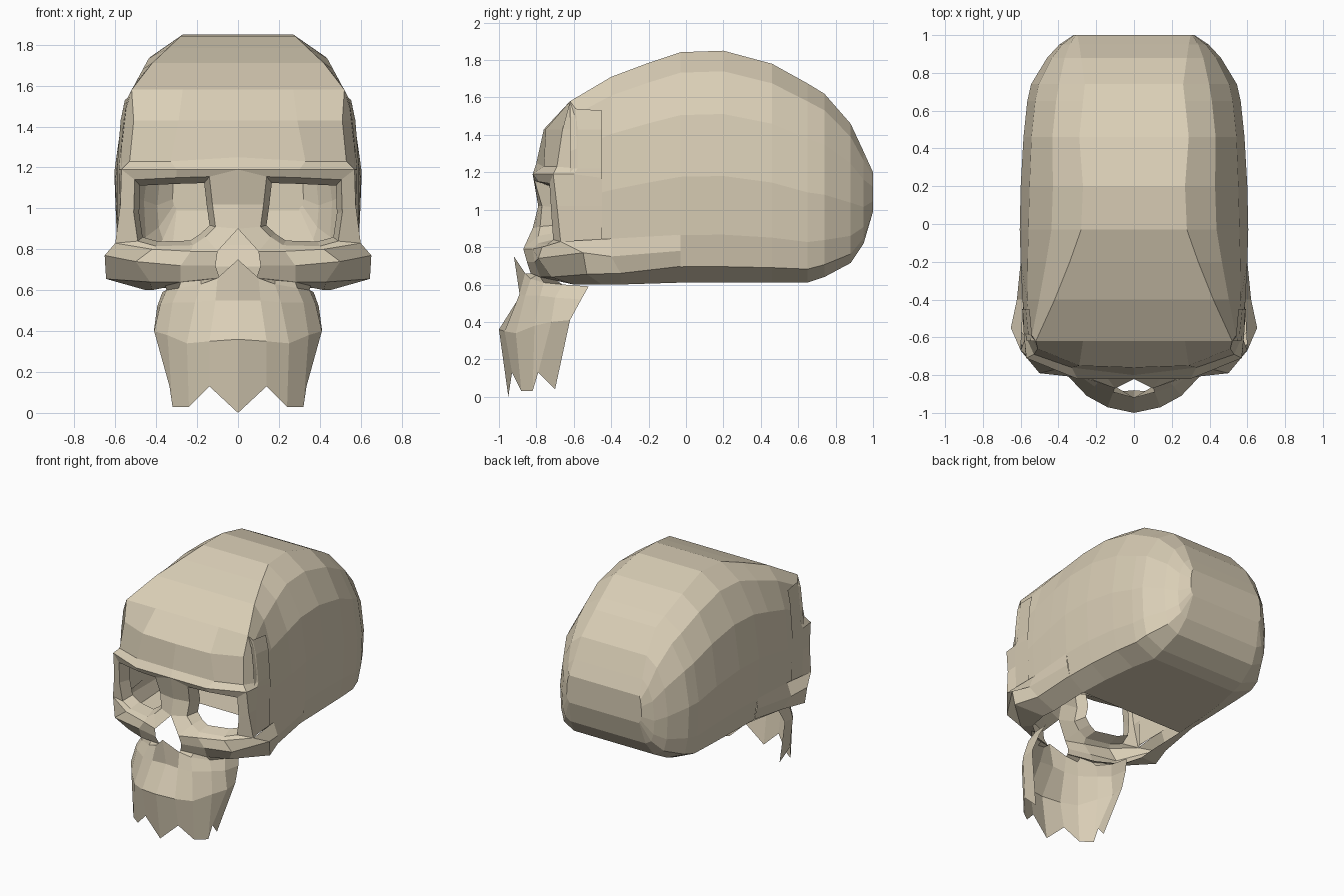
import bpy, bmesh, math
from mathutils import Vector

bone = bpy.data.materials.new("bone")
bone.diffuse_color = (0.70, 0.62, 0.47, 1)
CORE = Vector((0, 0, 1.0))


def sheet(name, rows, closed=False, skip=None, cap=False, core=CORE):
    """Skin a half sheet through rows of points and mirror it across x = 0."""
    bm = bmesh.new()
    grid = [[bm.verts.new(p) for p in row] for row in rows]
    n = len(rows[0])
    for i in range(len(rows) - 1):
        for j in range(n if closed else n - 1):
            if skip and skip(i, j):
                continue
            k = (j + 1) % n
            bm.faces.new((grid[i][j], grid[i][k], grid[i + 1][k], grid[i + 1][j]))
    if cap:
        bm.faces.new(grid[-1])
    bmesh.ops.remove_doubles(bm, verts=bm.verts, dist=0.0005)
    bmesh.ops.recalc_face_normals(bm, faces=bm.faces)
    out = sum(f.normal.dot(f.calc_center_median() - core) * f.calc_area() for f in bm.faces)
    if out < 0:
        bmesh.ops.reverse_faces(bm, faces=bm.faces)
    loose = [v for v in bm.verts if not v.link_faces]
    bmesh.ops.delete(bm, geom=loose, context='VERTS')
    me = bpy.data.meshes.new(name)
    bm.to_mesh(me)
    bm.free()
    me.materials.append(bone)
    ob = bpy.data.objects.new(name, me)
    bpy.context.collection.objects.link(ob)
    mod = ob.modifiers.new("mirror", 'MIRROR')
    mod.use_clip = True
    return ob


# Cranium: stations of y, top z, top half width, widest half width, bottom z, bottom half width
stations = [
    (-.62, 1.58, .52, .575, .62, .42), (-.40, 1.71, .42, .59, .60, .43),
    (-.20, 1.785, .34, .60, .605, .44), (-.03, 1.842, .28, .605, .61, .44),
    (.20, 1.85, .27, .60, .61, .43), (.46, 1.78, .29, .585, .61, .40),
    (.65, 1.675, .27, .565, .61, .36), (.74, 1.62, .26, .545, .64, .36),
    (.88, 1.46, .28, .46, .715, .34), (.95, 1.31, .29, .395, .82, .32),
    (1.0, 1.2, .30, .32, .99, .30)]


def section(y, zt, wt, wm, zb, wb):
    zm = (zt + zb) / 2 - .05
    pts = [(0, y, zt)]
    for a, s in ((0, 1), (30, .965), (60, .99), (90, 1)):
        t = math.radians(a)
        pts.append((wt + (wm - wt) * math.sin(t) * s, y, zm + (zt - zm) * math.cos(t) * s))
    for f, w in ((.55, .98), (.85, .93)):
        pts.append((max(wm * w, wb), y, zm + (zb - zm) * f))
    return pts + [(wb, y, zb), (0, y, zb)]


# The underside is open towards the face
sheet("cranium", [section(*s) for s in stations], cap=True,
      skip=lambda i, j: i < 3 and j > 4)

# Forehead and brow ridge, wrapping round to the sides
sheet("forehead", [
    [(0, -.62, 1.58), (.27, -.62, 1.58), (.52, -.62, 1.58), (.54, -.59, 1.54), (.553, -.45, 1.53)],
    [(0, -.76, 1.43), (.29, -.75, 1.43), (.51, -.66, 1.43), (.56, -.58, 1.43), (.574, -.45, 1.43)],
    [(0, -.80, 1.25), (.33, -.76, 1.23), (.53, -.69, 1.23), (.58, -.58, 1.22), (.59, -.45, 1.22)],
    [(0, -.82, 1.19), (.30, -.82, 1.19), (.57, -.71, 1.19), (.582, -.60, 1.19), (.592, -.45, 1.17)]])

# Eye sockets: face edge, rim, recessed inner edge
face_edge = [(0, -.82, 1.19), (.30, -.82, 1.19), (.57, -.71, 1.19), (.575, -.69, 1.02),
             (.60, -.67, .83), (.42, -.77, .80), (.23, -.82, .79), (.10, -.87, .79),
             (0, -.82, .90), (0, -.79, 1.02)]
rim = [(.14, -.81, 1.155), (.30, -.79, 1.15), (.505, -.73, 1.14), (.51, -.72, .98),
       (.49, -.71, .84), (.40, -.74, .815), (.22, -.79, .82), (.16, -.79, .86),
       (.11, -.78, .91), (.125, -.77, 1.02)]
inner = [(.32 + (x - .32) * .86, y + .09, .96 + (z - .96) * .84) for x, y, z in rim]
sheet("eye_sockets", [face_edge, rim, inner], closed=True, core=Vector((.3, -.3, 1)))

# Temples join the sockets to the cranium
sheet("temples", [face_edge[2:5],
                  [(.582, -.60, 1.19), (.58, -.60, 1.02), (.575, -.60, .82)],
                  [(.592, -.45, 1.17), (.59, -.45, 1.02), (.585, -.45, .84)]])

# Cheekbones, running from the nose opening back along the side
sheet("cheekbones", [
    [(.10, -.87, .79), (.23, -.82, .79), (.42, -.77, .80), (.60, -.67, .83),
     (.585, -.40, .845), (.593, -.03, .866)],
    [(.11, -.85, .72), (.28, -.81, .72), (.50, -.79, .74), (.652, -.55, .77),
     (.62, -.40, .75), (.583, -.03, .78)],
    [(.09, -.83, .66), (.28, -.78, .64), (.43, -.72, .64), (.645, -.53, .655),
     (.585, -.35, .66), (.563, -.03, .697)],
    [(.09, -.82, .65), (.27, -.74, .63), (.42, -.60, .60), (.45, -.45, .60),
     (.44, -.35, .60), (.44, -.03, .61)]])

# Upper jaw: joined to the cheeks, nose spine in front, jagged teeth at the bottom
jaw_top = [(0, -.92, .75), (.10, -.86, .66), (.18, -.83, .63), (.29, -.76, .61),
           (.35, -.66, .60), (.37, -.52, .59)]
sheet("jaw_joint", [[(.09, -.83, .66), (.18, -.80, .65), (.28, -.78, .64), (.36, -.72, .64)],
                    jaw_top[1:5]], core=Vector((0, -.6, .5)))
sheet("upper_jaw", [
    jaw_top,
    [(0, -.88, .55), (.11, -.89, .55), (.21, -.86, .54), (.32, -.78, .54),
     (.38, -.70, .53), (.395, -.56, .52)],
    [(0, -1.0, .36), (.14, -.97, .35), (.25, -.91, .34), (.345, -.81, .38),
     (.41, -.72, .40), (.41, -.62, .41)],
    [(0, -.95, 0), (.14, -.93, .13), (.24, -.88, .03), (.32, -.82, .03),
     (.335, -.79, .13), (.31, -.70, .04)]], core=Vector((0, -.6, .35)))
